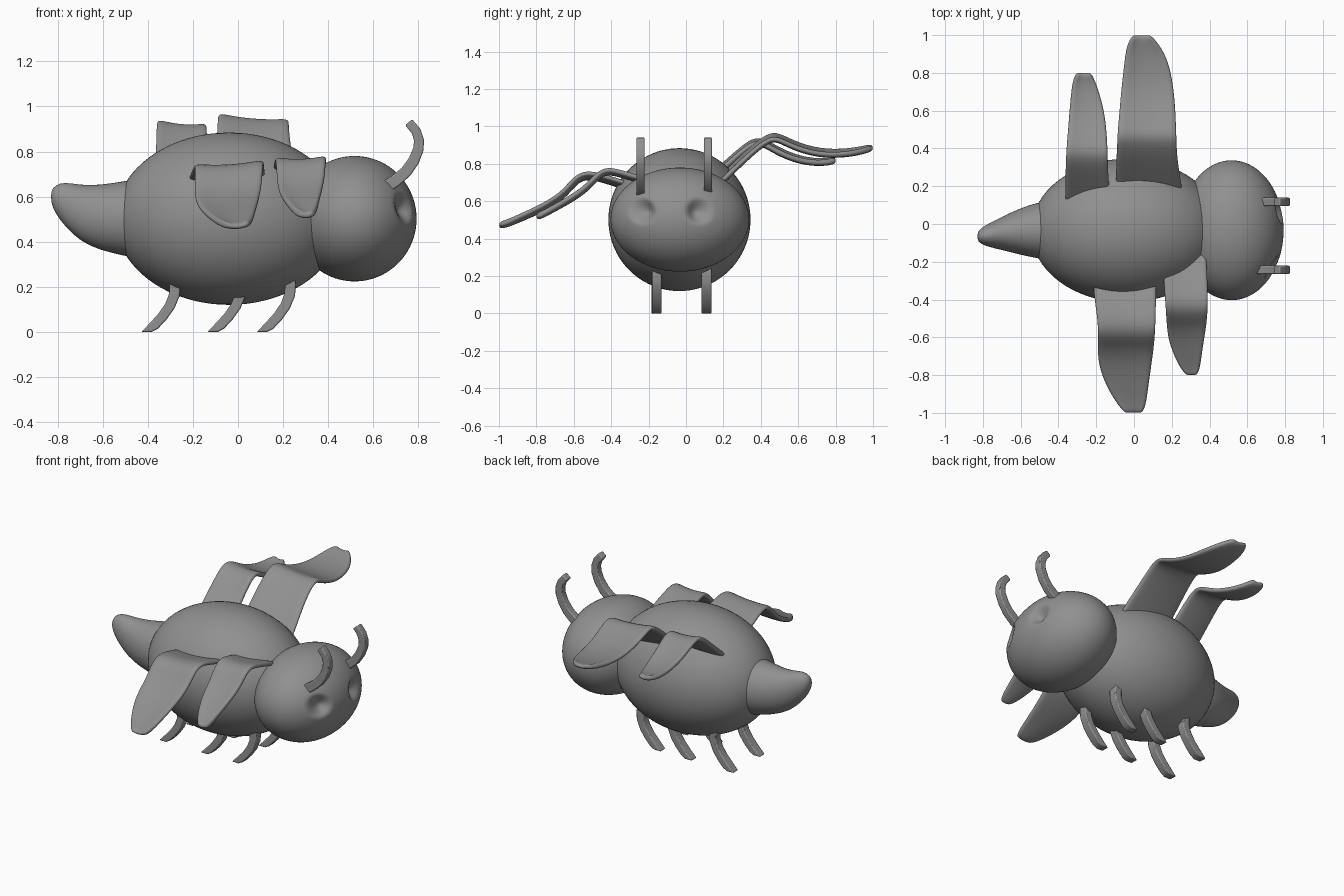
import bpy, bmesh, math
from mathutils import Vector

cube = bpy.data.objects.get("Cube")
if cube:
    bpy.data.objects.remove(cube, do_unlink=True)

grey = bpy.data.materials.new("plain grey")
grey.use_nodes = True
COLOUR = (0.28, 0.28, 0.28, 1)
grey.diffuse_color = COLOUR
grey.node_tree.nodes["Principled BSDF"].inputs["Base Color"].default_value = COLOUR


def finish(name, bm, smooth=True):
    bmesh.ops.recalc_face_normals(bm, faces=bm.faces[:])
    for f in bm.faces:
        f.smooth = smooth
    mesh = bpy.data.meshes.new(name)
    bm.to_mesh(mesh)
    bm.free()
    mesh.materials.append(grey)
    ob = bpy.data.objects.new(name, mesh)
    bpy.context.collection.objects.link(ob)
    return ob


def ellipsoid(centre, radii, segs, rings):
    bm = bmesh.new()
    bmesh.ops.create_uvsphere(bm, u_segments=segs, v_segments=rings, radius=1)
    for v in bm.verts:
        v.co = Vector(c + r * k for c, r, k in zip(centre, radii, v.co))
    return bm


def loft(rings, bm, closed=True):
    """Bridge consecutive rings of points with quads."""
    loops = [[bm.verts.new(p) for p in ring] for ring in rings]
    n = len(loops[0])
    for a, b in zip(loops, loops[1:]):
        for i in range(n if closed else n - 1):
            j = (i + 1) % n
            bm.faces.new((a[i], a[j], b[j], b[i]))
    if closed:
        bm.faces.new(loops[0])
        bm.faces.new(loops[-1])


# Body
finish("body", ellipsoid((-0.04, -0.035, 0.502), (0.505, 0.38, 0.382), 64, 40))

# Head with two dented eye sockets
HEAD = Vector((0.517, -0.033, 0.502))
bm = ellipsoid(HEAD, (0.275, 0.37, 0.278), 128, 80)
for v in bm.verts:
    for eye_y in (-0.235, 0.07):
        d = math.hypot(v.co.y - eye_y, v.co.z - 0.548) / 0.075
        if v.co.x > HEAD.x and d < 1:
            v.co += (HEAD - v.co).normalized() * 0.05 * (1 - d * d) ** 1.5
finish("head", bm)

# Tail, curling up to a blunt tip: x, y, z, half width, half height
tail = [(-0.38, -0.033, 0.50, 0.17, 0.19), (-0.50, -0.033, 0.503, 0.153, 0.168),
        (-0.61, -0.04, 0.506, 0.122, 0.146), (-0.70, -0.05, 0.526, 0.088, 0.126),
        (-0.77, -0.06, 0.568, 0.062, 0.098), (-0.81, -0.063, 0.588, 0.043, 0.064),
        (-0.83, -0.066, 0.60, 0.02, 0.025)]
bm = bmesh.new()
loft([[(x, y + w * math.cos(a), z + h * math.sin(a))
       for a in (math.tau * i / 24 for i in range(24))]
      for x, y, z, w, h in tail], bm)
ob = finish("tail", bm)
ob.modifiers.new("smooth", "SUBSURF").levels = 1
ob.modifiers["smooth"].render_levels = 1


def strip(name, path, y, half_y, widths, floor=False):
    """Sweep a box section along a path in the xz plane."""
    rings = []
    last = len(path) - 1
    for i, (x, z) in enumerate(path):
        a, b = path[max(i - 1, 0)], path[min(i + 1, last)]
        t = Vector((b[0] - a[0], b[1] - a[1])).normalized()
        w = widths[0] + (widths[1] - widths[0]) * i / last
        nx, nz = -t.y * w, t.x * w
        ring = [(x + s * nx, y + k * half_y, z + s * nz)
                for s, k in ((1, 1), (1, -1), (-1, -1), (-1, 1))]
        if floor and i == last:
            ring = [(x + (p[0] - x) * 1.7, p[1], 0) for p in ring]
        rings.append(ring)
    bm = bmesh.new()
    loft(rings, bm)
    ob = finish(name, bm)
    bev = ob.modifiers.new("soft edges", "BEVEL")
    bev.width = 0.006
    bev.segments = 2
    bev.limit_method = "ANGLE"
    bev.angle_limit = math.radians(50)
    bpy.context.view_layer.objects.active = ob
    ob.select_set(True)
    bpy.ops.object.shade_smooth_by_angle(angle=math.radians(40))
    ob.select_set(False)


# Antennae
feeler = [(0.66, 0.645), (0.70, 0.672), (0.745, 0.71), (0.78, 0.76), (0.80, 0.81),
          (0.803, 0.85), (0.79, 0.89), (0.757, 0.93)]
for side, y in (("left", 0.117), ("right", -0.243)):
    strip(side + "_antenna", feeler, y, 0.022, (0.028, 0.02))

# Six legs, curving back to flat feet
leg = [(-0.29, 0.26), (-0.28, 0.21), (-0.282, 0.165), (-0.302, 0.115), (-0.335, 0.068),
       (-0.37, 0.03), (-0.405, 0)]
for side, y in (("left", 0.11), ("right", -0.157)):
    for place, shift in (("rear", 0), ("middle", 0.293), ("front", 0.512)):
        strip(f"{side}_{place}_leg", [(x + shift, z) for x, z in leg], y, 0.027,
              (0.025, 0.021), floor=True)


def wing(name, rows, tilt):
    """Bent sheet; each row holds y, z, lowest x and highest x."""
    mid = (rows[0][2] + rows[0][3]) / 2
    rings = []
    for y, z, x0, x1 in rows:
        ring = []
        for i in range(7):
            u = i / 6
            x = x0 + (x1 - x0) * u
            cup = 0.012 * (2 * u - 1) ** 2
            ring.append((x, y, z + tilt * (x - mid) + cup))
        rings.append(ring)
    bm = bmesh.new()
    loft(rings, bm, closed=False)
    ob = finish(name, bm)
    sol = ob.modifiers.new("thickness", "SOLIDIFY")
    sol.thickness = 0.03
    sol.offset = 0
    sub = ob.modifiers.new("smooth", "SUBSURF")
    sub.levels = sub.render_levels = 2


wing("left_large_wing", [
    (0.12, 0.64, -0.095, 0.265), (0.23, 0.745, -0.098, 0.25), (0.35, 0.86, -0.095, 0.23),
    (0.44, 0.93, -0.09, 0.227), (0.49, 0.935, -0.088, 0.225), (0.58, 0.885, -0.08, 0.222),
    (0.72, 0.845, -0.068, 0.212), (0.86, 0.848, -0.052, 0.185), (0.95, 0.865, -0.038, 0.135),
    (1.0, 0.88, -0.005, 0.085)], -0.08)
wing("left_small_wing", [
    (0.08, 0.67, -0.367, -0.125), (0.2, 0.775, -0.365, -0.13), (0.3, 0.865, -0.363, -0.137),
    (0.365, 0.912, -0.36, -0.138), (0.42, 0.905, -0.357, -0.14), (0.5, 0.855, -0.35, -0.145),
    (0.6, 0.815, -0.342, -0.157), (0.7, 0.8, -0.332, -0.185), (0.765, 0.805, -0.322, -0.21),
    (0.8, 0.815, -0.3, -0.232)], -0.08)
wing("right_large_wing", [
    (-0.24, 0.655, -0.22, 0.122), (-0.35, 0.685, -0.217, 0.12), (-0.45, 0.718, -0.203, 0.117),
    (-0.53, 0.734, -0.193, 0.115), (-0.59, 0.71, -0.192, 0.112), (-0.65, 0.63, -0.194, 0.107),
    (-0.75, 0.565, -0.19, 0.093), (-0.86, 0.515, -0.147, 0.077), (-0.95, 0.475, -0.092, 0.065),
    (-1.0, 0.462, -0.05, 0.045)], 0.06)
wing("right_small_wing", [
    (-0.15, 0.68, 0.15, 0.385), (-0.26, 0.715, 0.155, 0.388), (-0.36, 0.745, 0.16, 0.392),
    (-0.42, 0.757, 0.165, 0.392), (-0.47, 0.735, 0.168, 0.39), (-0.53, 0.665, 0.172, 0.385),
    (-0.61, 0.61, 0.18, 0.372), (-0.7, 0.56, 0.212, 0.358), (-0.77, 0.522, 0.25, 0.347),
    (-0.8, 0.512, 0.28, 0.33)], 0.03)
